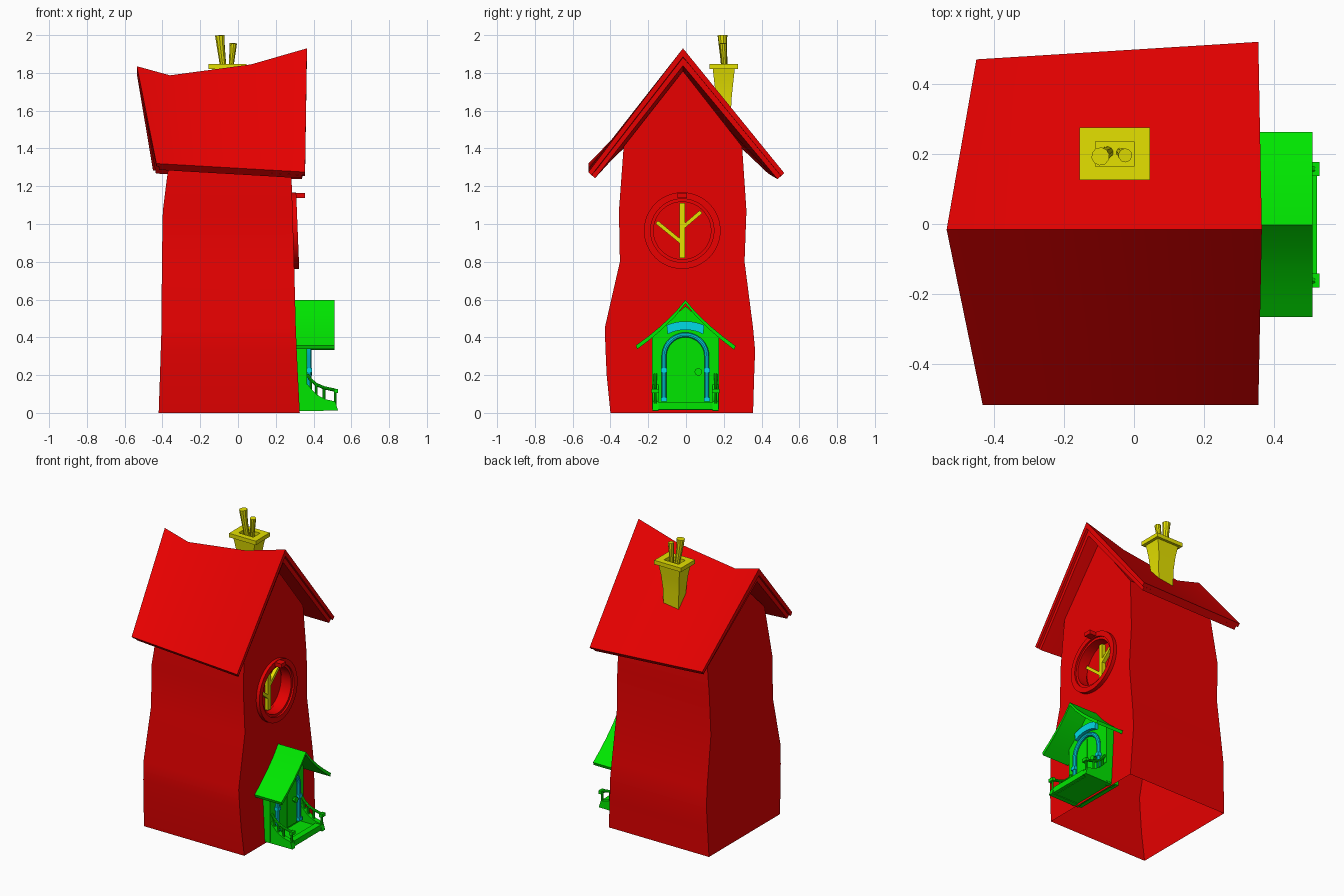
import bpy, bmesh, math
from mathutils import Vector

if "Cube" in bpy.data.objects:
    bpy.data.objects.remove(bpy.data.objects["Cube"], do_unlink=True)


def material(name, rgb):
    m = bpy.data.materials.new(name)
    m.use_nodes = True
    m.diffuse_color = (*rgb, 1)
    m.node_tree.nodes["Principled BSDF"].inputs["Base Color"].default_value = (*rgb, 1)
    return m


RED = material("red", (0.8, 0, 0))
GREEN = material("green", (0, 0.8, 0))
YELLOW = material("yellow", (0.78, 0.75, 0))
BLUE = material("sky blue", (0, 0.72, 0.82))


def activate(ob):
    bpy.ops.object.select_all(action='DESELECT')
    ob.select_set(True)
    bpy.context.view_layer.objects.active = ob


def smooth(ob):
    activate(ob)
    bpy.ops.object.shade_smooth_by_angle(angle=math.radians(30))


def loft(name, rings, mat, closed=False):
    """Skin a list of equal-length cross-sections."""
    bm = bmesh.new()
    vs = [[bm.verts.new(p) for p in ring] for ring in rings]
    n, k = len(rings), len(rings[0])
    for i in range(n if closed else n - 1):
        a, b = vs[i], vs[(i + 1) % n]
        for j in range(k):
            bm.faces.new((a[j], a[(j + 1) % k], b[(j + 1) % k], b[j]))
    if not closed:
        bm.faces.new(vs[0])
        bm.faces.new(vs[-1])
    bmesh.ops.remove_doubles(bm, verts=bm.verts, dist=1e-5)
    bmesh.ops.recalc_face_normals(bm, faces=bm.faces)
    me = bpy.data.meshes.new(name)
    bm.to_mesh(me)
    bm.free()
    me.materials.append(mat)
    ob = bpy.data.objects.new(name, me)
    bpy.context.collection.objects.link(ob)
    smooth(ob)
    return ob


def box(name, x, y, z, mat):
    ring = lambda h: [(x[0], y[0], h), (x[1], y[0], h), (x[1], y[1], h), (x[0], y[1], h)]
    return loft(name, [ring(z[0]), ring(z[1])], mat)


def slab_x(name, profile, x0, x1, mat):
    """Extrude a (y, z) profile along x."""
    return loft(name, [[(x, y, z) for y, z in profile] for x in (x0, x1)], mat)


def tube(name, points, radius, mat, scale=None):
    cu = bpy.data.curves.new(name, 'CURVE')
    cu.dimensions = '3D'
    cu.bevel_depth, cu.bevel_resolution, cu.use_fill_caps = radius, 3, True
    sp = cu.splines.new('POLY')
    sp.points.add(len(points) - 1)
    for i, p in enumerate(points):
        sp.points[i].co = (*p, 1)
        sp.points[i].radius = scale[i] if scale else 1
    cu.materials.append(mat)
    ob = bpy.data.objects.new(name, cu)
    bpy.context.collection.objects.link(ob)
    activate(ob)
    bpy.ops.object.convert(target='MESH')
    smooth(ob)


def arc(cy, cz, r, a0, a1, n):
    return [(cy + r * math.cos(math.radians(a0 + (a1 - a0) * i / n)),
             cz + r * math.sin(math.radians(a0 + (a1 - a0) * i / n))) for i in range(n + 1)]


# Crooked house body: z, x range, y range per level, closing in a gable ridge
WY, WZ = -.02, .965
levels = [(0, -.42, .327, -.40, .355), (.2, -.413, .317, -.42, .361), (.33, -.409, .311, -.426, .366),
          (.45, -.405, .306, -.43, .355), (.8, -.403, .297, -.35, .31),
          (1.07, -.398, .289, -.355, .32), (1.41, -.355, .278, -.33, .297)]
rings = [[(a, c, z), (b, c, z), (b, d, z), (a, d, z)] for z, a, b, c, d in levels]
rings.append([(-.35, -.016, 1.72), (.27, -.016, 1.81), (.27, -.016, 1.81), (-.35, -.016, 1.72)])
body = loft("house_body", rings, RED)

# Round window recess cut into the wall, then the underside left open
cutter = slab_x("window_cutter", arc(WY, WZ, .158, 0, 352.5, 47), .225, .4, RED)
cutter.hide_render = True
cut = body.modifiers.new("window_recess", 'BOOLEAN')
cut.operation, cut.solver, cut.object = 'DIFFERENCE', 'EXACT', cutter
activate(body)
bpy.ops.object.modifier_apply(modifier=cut.name)
bpy.data.objects.remove(cutter, do_unlink=True)
bm = bmesh.new()
bm.from_mesh(body.data)
floor = [f for f in bm.faces if all(v.co.z < 1e-4 for v in f.verts)]
bmesh.ops.delete(bm, geom=floor, context='FACES_ONLY')
bm.to_mesh(body.data)
bm.free()
smooth(body)


# Sagging roof in two layers; each station is one slice along the ridge
def roof_layer(name, top, bottom, inset):
    stations = [(-.535, 1.835), (-.36, 1.787), (.07, 1.845), (.365, 1.93)]
    rings = []
    for i, (rx, rz) in enumerate(stations):
        t = (rx + .535) / .9
        shift = (inset, 0, 0, -inset)[i]
        ends = [(-.432 + .787 * t, -.517, 1.32 - .045 * t), (rx, -.016, rz),
                (-.45 + .805 * t, .47 + .05 * t, 1.30 - .03 * t)]
        ring = []
        for d, order in ((top, (0, 1, 2)), (bottom, (2, 1, 0))):
            for j in order:
                x, y, z = ends[j]
                side = (1, 0, -1)[j]
                ring.append((x + shift, y + side * d * .38, z - d * (1 if j == 1 else .36)))
        rings.append(ring)
    loft(name, rings, RED)


roof_layer("roof_top_layer", 0, .045, 0)
roof_layer("roof_under_layer", .045, .092, .015)

# Chimney: flared stack, hollow cap and two leaning pots
rect = lambda x, y, hx, hy, z: [(x - hx, y - hy, z), (x + hx, y - hy, z),
                                (x + hx, y + hy, z), (x - hx, y + hy, z)]
loft("chimney_stack", [rect(-.055, .2, hx, hy, z) for z, hx, hy in
                       ((1.45, .055, .036), (1.65, .059, .04), (1.74, .066, .049), (1.82, .08, .058))], YELLOW)
loft("chimney_cap", [rect(-.055, .2, hx, hy, z) for hx, hy, z in
                     ((.1, .075, 1.82), (.1, .075, 1.847), (.055, .036, 1.847), (.055, .036, 1.822))], YELLOW)
tube("tall_chimney_pot", [(-.075, .205, 1.81), (-.084, .2, 1.88), (-.092, .195, 1.95), (-.096, .193, 1.999)],
     .026, YELLOW, (.65, .72, .85, 1))
tube("short_chimney_pot", [(-.038, .205, 1.81), (-.033, .202, 1.87), (-.028, .198, 1.92), (-.025, .196, 1.957)],
     .02, YELLOW, (.65, .75, .88, 1))


# Window frame leaning with the wall, and its branch-shaped bars
def window_ring(name, r0, r1, x0, x1):
    rings = []
    for i in range(48):
        a = math.tau * i / 48
        ring = []
        for r, x in ((r0, x0), (r1, x0), (r1, x1), (r0, x1)):
            z = r * math.sin(a)
            ring.append((x - .04 * z, WY + r * math.cos(a), WZ + z))
        rings.append(ring)
    loft(name, rings, RED, closed=True)


window_ring("window_outer_frame", .168, .203, .27, .316)
window_ring("window_inner_frame", .152, .17, .235, .304)
box("window_hook", (.28, .356), (-.045, .005), (1.138, 1.165), RED)
for name, a, b in (("window_trunk", (-.02, .82), (-.02, 1.11)),
                   ("window_left_branch", (-.02, .9), (-.155, 1.01)),
                   ("window_right_branch", (-.02, .98), (.08, 1.065))):
    p, q = Vector(a), Vector(b)
    d = (q - p).normalized()
    n = Vector((-d.y, d.x)) * (.015 if "trunk" in name else .01)
    slab_x(name, [p + n, q + n, q - n, p - n], .223, .25, YELLOW)

# Porch house front and roof
slab_x("porch_wall", [(-.18, .02), (.175, .02), (.175, .41), (-.003, .565), (-.18, .41)], .27, .366, GREEN)
curve = [(-.266, .357), (-.2, .405), (-.13, .463), (-.06, .53), (-.003, .598),
         (.055, .53), (.125, .463), (.195, .405), (.263, .354)]
slab_x("porch_roof", curve + [(y * .97, z - .02) for y, z in reversed(curve)], .28, .51, GREEN)

# Arched door with trim, knob and header band
DOOR = [(-.1, .05), (.095, .05)] + arc(-.003, .3, .098, 0, 180, 16)
slab_x("door", DOOR, .33, .371, GREEN)
box("door_seam", (.36, .374), (-.005, 0), (.055, .39), GREEN)
frame = [(.11, .06)] + arc(-.003, .3, .113, 0, 180, 20) + [(-.116, .06)]
tube("door_trim", [(.376, y, z) for y, z in frame], .0135, BLUE)
for y in (-.116, .11):
    for z in (.06, .215):
        box("door_trim_collar", (.362, .392), (y - .016, y + .016), (z, z + .022), BLUE)
header = arc(-.003, .24, .245, 66, 114, 10) + arc(-.003, .24, .2, 118, 62, 10)
slab_x("door_header", header, .35, .388, BLUE)
tube("door_knob", [(.368, .065, .217), (.392, .065, .217)], .02, GREEN, (.7, 1))

# Porch floor, step and curved sides with handrails
box("porch_floor", (.3, .5), (-.15, .145), (.015, .04), GREEN)
box("porch_step", (.48, .522), (-.145, .14), (.018, .056), GREEN)
side = [(.3, .01), (.53, .012), (.515, .06), (.46, .073), (.42, .095), (.385, .13), (.37, .15), (.3, .15)]
rail = [(.365, .205), (.385, .175), (.415, .15), (.455, .133), (.515, .12)]
for label, y in (("right", -.162), ("left", .157)):
    loft(label + "_porch_side", [[(x, y + w, z) for x, z in side] for w in (-.016, .016)], GREEN)
    tube(label + "_handrail", [(x, y, z) for x, z in rail], .009, GREEN)
    box(label + "_rail_end", (.507, .53), (y - .02, y + .02), (.105, .126), GREEN)
    for x, z in rail[1:]:
        tube(label + "_baluster", [(x, y, .05), (x, y, z)], .007, GREEN)
